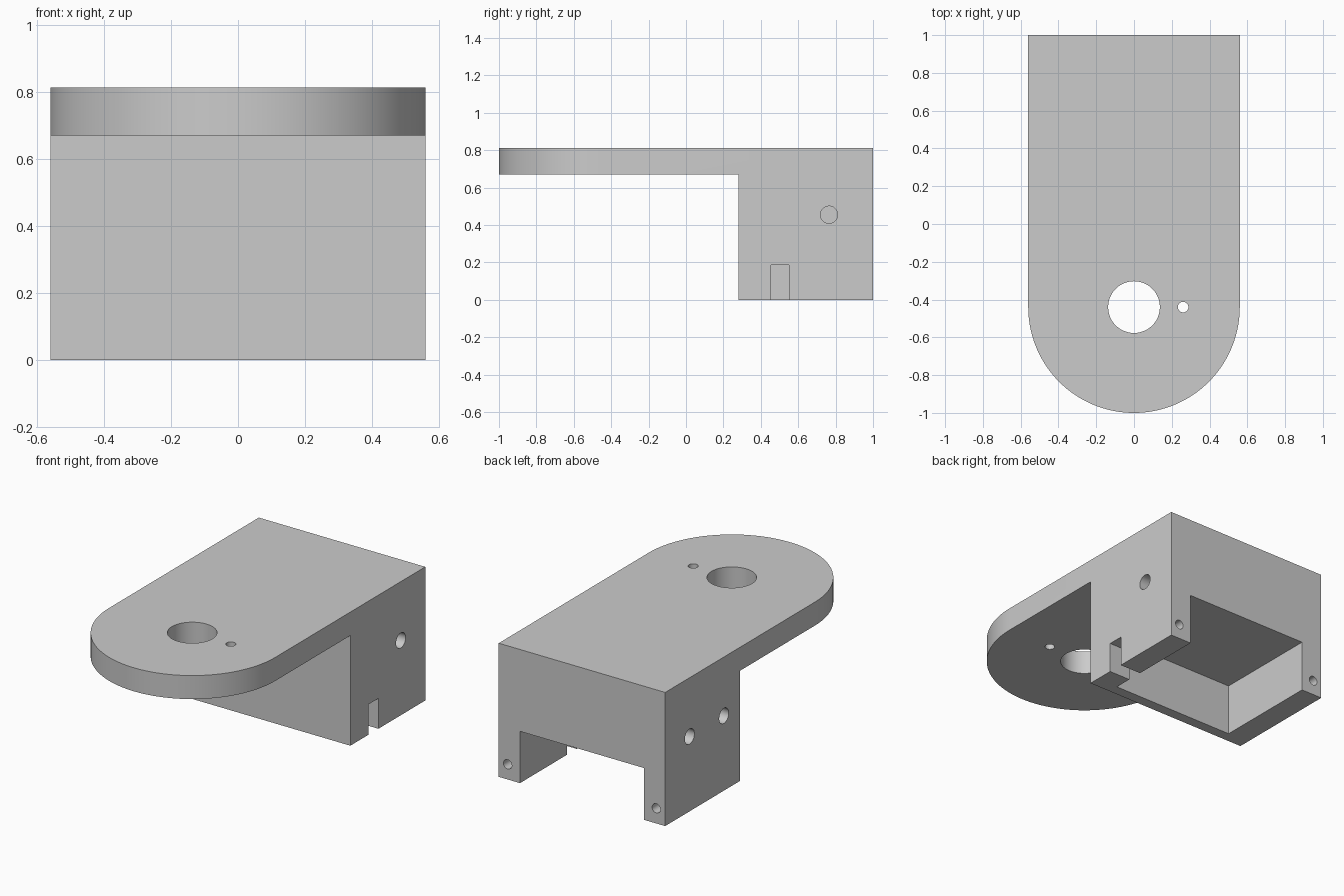
import bpy
import bmesh
from math import pi, cos, sin, radians
from mathutils import Matrix, Vector

default = bpy.data.objects.get("Cube")
if default:
    bpy.data.objects.remove(default, do_unlink=True)

HALF_W = 0.56       # half width, also the nose radius
NOSE_Y = -0.44      # centre of the rounded nose
TOP = 0.813
PLATE_Z = 0.67      # underside of the plate
BLOCK_Y = 0.28      # front of the block
INNER_X = 0.417     # inner face of the side walls

grey = bpy.data.materials.new("light_grey")
grey.use_nodes = True
colour = (0.6, 0.6, 0.6, 1)
grey.diffuse_color = colour
grey.node_tree.nodes["Principled BSDF"].inputs["Base Color"].default_value = colour


def make_object(name, bm):
    bmesh.ops.recalc_face_normals(bm, faces=bm.faces)
    mesh = bpy.data.meshes.new(name)
    bm.to_mesh(mesh)
    bm.free()
    mesh.materials.append(grey)
    obj = bpy.data.objects.new(name, mesh)
    bpy.context.collection.objects.link(obj)
    return obj


def box(name, low, high):
    low, high = Vector(low), Vector(high)
    bm = bmesh.new()
    bmesh.ops.create_cube(bm, size=1, matrix=Matrix.Translation((low + high) / 2)
                          @ Matrix.Diagonal((*(high - low), 1)))
    return make_object(name, bm)


def rod(name, centre, radius, length, axis):
    turn = Vector((0, 0, 1)).rotation_difference(Vector(axis)).to_matrix().to_4x4()
    bm = bmesh.new()
    bmesh.ops.create_cone(bm, cap_ends=True, segments=48, radius1=radius,
                          radius2=radius, depth=length,
                          matrix=Matrix.Translation(centre) @ turn)
    return make_object(name, bm)


# Body: straight sides with a half-round nose, extruded to full height
bm = bmesh.new()
steps = 64
outline = [(HALF_W, 1), (-HALF_W, 1)]
for i in range(steps + 1):
    a = pi + pi * i / steps
    outline.append((HALF_W * cos(a), NOSE_Y + HALF_W * sin(a)))
base = bm.faces.new([bm.verts.new((x, y, 0)) for x, y in outline])
raised = bmesh.ops.extrude_face_region(bm, geom=[base])["geom"]
bmesh.ops.translate(bm, vec=(0, 0, TOP),
                    verts=[v for v in raised if isinstance(v, bmesh.types.BMVert)])
body = make_object("mounting_bracket", bm)

# Space under the plate, pocket under the block, slot in one side wall
cutters = [
    box("under_plate_cutter", (-1, -1.5, -0.5), (1, BLOCK_Y, PLATE_Z)),
    box("pocket_cutter", (-INNER_X, 0.345, -0.5), (INNER_X, 1.5, 0.315)),
    box("slot_cutter", (INNER_X - 0.1, 0.455, -0.5), (1, 0.55, 0.185)),
]

# Shaft hole and pin hole through the plate
cutters.append(rod("shaft_hole_cutter", (0, NOSE_Y, TOP), 0.137, 1, (0, 0, 1)))
cutters.append(rod("pin_hole_cutter", (0.26, NOSE_Y, TOP), 0.028, 1, (0, 0, 1)))

# Blind holes in the sides of the block
for side, y in ((1, 0.765), (-1, 0.765), (-1, 0.435)):
    cutters.append(rod("side_hole_cutter", (side * HALF_W, y, 0.455),
                       0.046, 0.6, (1, 0, 0)))

# Small blind holes in the back ends of the walls
for side in (1, -1):
    cutters.append(rod("wall_hole_cutter", (side * 0.5, 1, 0.092),
                       0.028, 0.6, (0, 1, 0)))

bpy.ops.object.select_all(action="DESELECT")
bpy.context.view_layer.objects.active = body
body.select_set(True)
for cutter in cutters:
    cutter.hide_render = True
    mod = body.modifiers.new(cutter.name, "BOOLEAN")
    mod.operation = "DIFFERENCE"
    mod.solver = "EXACT"
    mod.object = cutter
    bpy.ops.object.modifier_apply(modifier=mod.name)
    bpy.data.objects.remove(cutter, do_unlink=True)

bpy.ops.object.shade_smooth_by_angle(angle=radians(30))
